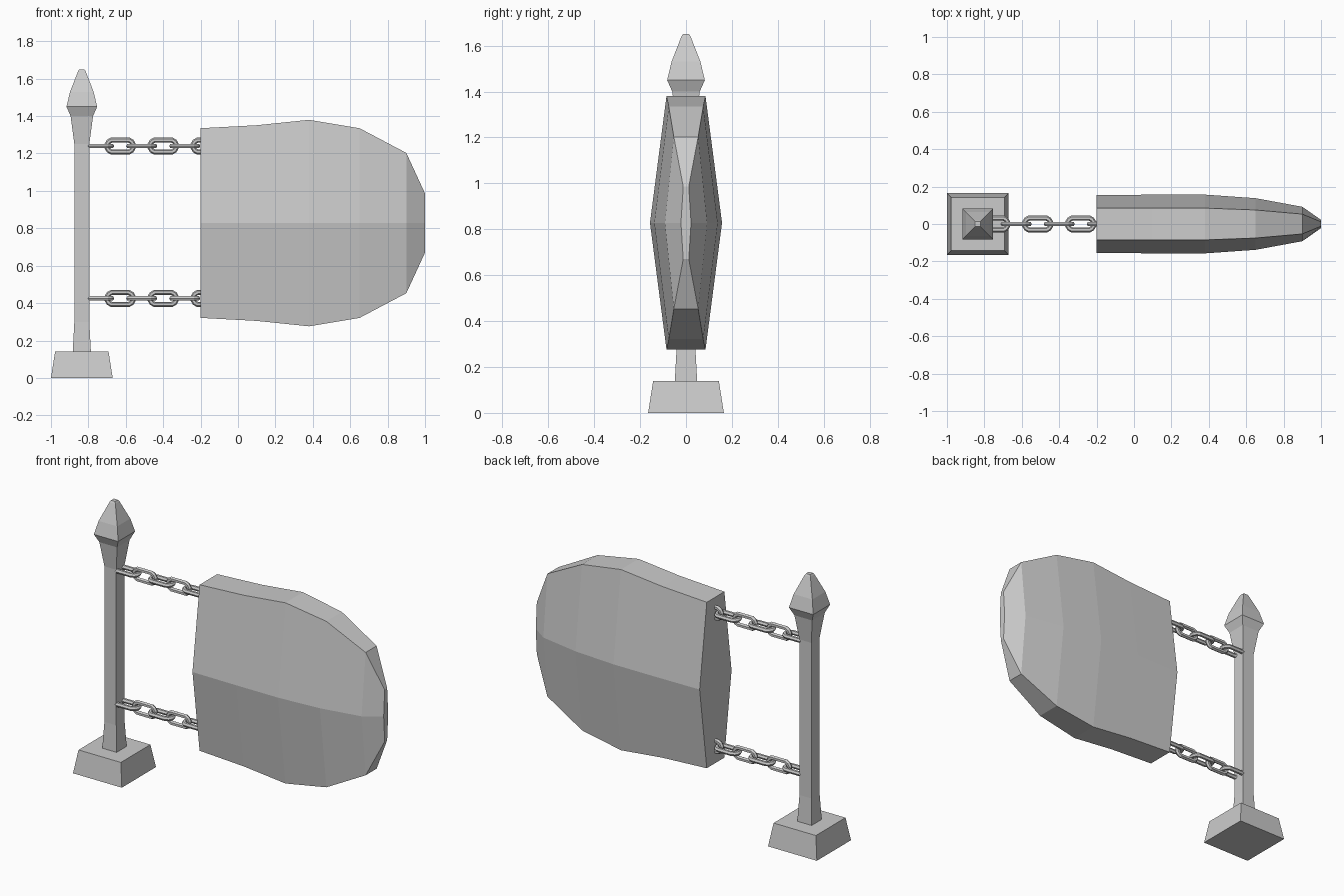
import bpy, bmesh, math

if "Cube" in bpy.data.objects:
    bpy.data.objects.remove(bpy.data.objects["Cube"])


def loft(name, sections):
    """Skin a list of equal-length point loops and cap both ends."""
    bm = bmesh.new()
    rings = [[bm.verts.new(p) for p in s] for s in sections]
    n = len(rings[0])
    for a, b in zip(rings, rings[1:]):
        for i in range(n):
            j = (i + 1) % n
            bm.faces.new((a[i], a[j], b[j], b[i]))
    bm.faces.new(rings[0])
    bm.faces.new(rings[-1])
    bmesh.ops.recalc_face_normals(bm, faces=bm.faces)
    me = bpy.data.meshes.new(name)
    bm.to_mesh(me)
    bm.free()
    ob = bpy.data.objects.new(name, me)
    bpy.context.collection.objects.link(ob)
    return ob


POST_X = -0.835


def square(z, h):
    return [(POST_X + sx * h, sy * h, z) for sx, sy in ((-1, -1), (1, -1), (1, 1), (-1, 1))]


# Square post parts, as (height, half width)
loft("post_base", [square(z, h) for z, h in ((0, 0.165), (0.14, 0.143))])
loft("post", [square(z, h) for z, h in (
    (0.13, 0.049), (0.30, 0.04), (1.25, 0.04), (1.40, 0.06),
    (1.45, 0.082), (1.53, 0.063), (1.64, 0.02), (1.65, 0.014))])


# Sign board: hexagonal sections along x, thickest at mid height
def board_section(x, half_height, edge, mid):
    zc = 0.828
    t, b = zc + half_height, zc - half_height
    return [(x, -edge, b), (x, -mid, zc), (x, -edge, t),
            (x, edge, t), (x, mid, zc), (x, edge, b)]


loft("sign_board", [board_section(*s) for s in (
    (-0.2, 0.507, 0.085, 0.154), (0.1, 0.523, 0.085, 0.157),
    (0.38, 0.552, 0.085, 0.157), (0.65, 0.507, 0.075, 0.138),
    (0.9, 0.375, 0.053, 0.092), (1.0, 0.158, 0.012, 0.022))])


# Chain links: a torus split and stretched into an oval
def link_mesh():
    bpy.ops.mesh.primitive_torus_add(major_segments=12, minor_segments=6,
                                     major_radius=0.033, minor_radius=0.0138)
    ob = bpy.context.object
    me = ob.data
    turn = math.radians(15)
    for v in me.vertices:
        x, y = v.co.x, v.co.y
        v.co.x = x * math.cos(turn) - y * math.sin(turn)
        v.co.y = x * math.sin(turn) + y * math.cos(turn)
        v.co.x += math.copysign(0.038, v.co.x)
    bpy.data.objects.remove(ob)
    return me


link = link_mesh()
for row, z in (("upper", 1.24), ("lower", 0.425)):
    for i in range(6):
        ob = bpy.data.objects.new(f"{row}_chain_link_{i + 1}", link)
        ob.location = (-0.745 + 0.115 * i, 0, z)
        ob.rotation_euler.x = math.pi / 2 * (i % 2)
        bpy.context.collection.objects.link(ob)
